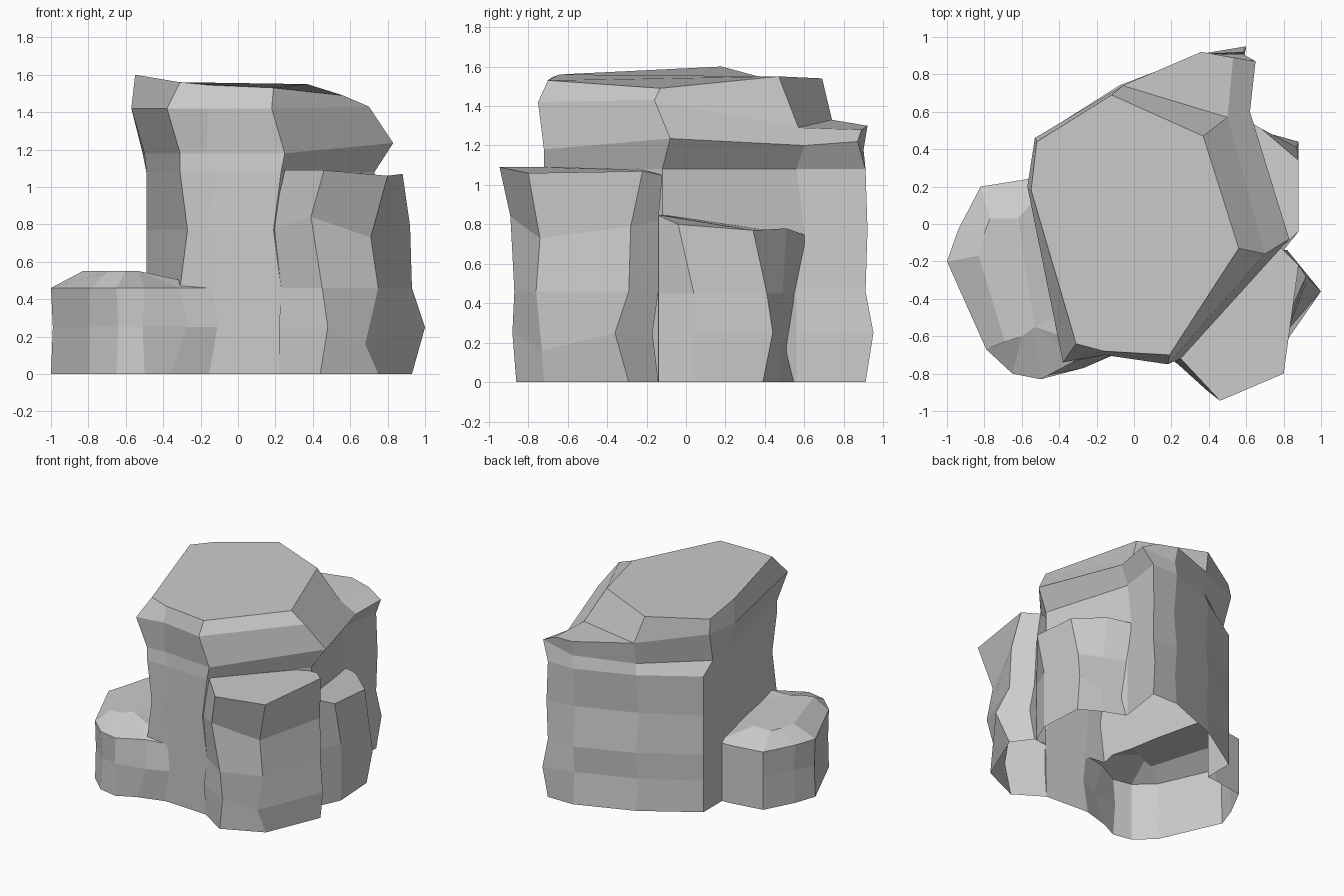
import bpy, bmesh

if "Cube" in bpy.data.objects:
    bpy.data.objects.remove(bpy.data.objects["Cube"])

def loft(name, rings):
    """Closed faceted solid through rings of (x, y, z); repeated points collapse."""
    bm = bmesh.new()
    vs = [[bm.verts.new(p) for p in r] for r in rings]
    n = len(rings[0])
    for lo, hi in zip(vs, vs[1:]):
        for i in range(n):
            j = (i + 1) % n
            bm.faces.new((lo[i], lo[j], hi[j], hi[i]))
    bm.faces.new(vs[0][::-1])
    # the top may hold repeated points, so keep only the distinct ones
    seen, top = set(), []
    for v in vs[-1]:
        key = tuple(v.co)
        if key not in seen:
            seen.add(key)
            top.append(v)
    bm.faces.new(top)
    bmesh.ops.remove_doubles(bm, verts=bm.verts, dist=1e-5)
    bmesh.ops.recalc_face_normals(bm, faces=bm.faces)
    me = bpy.data.meshes.new(name)
    bm.to_mesh(me)
    bm.free()
    ob = bpy.data.objects.new(name, me)
    bpy.context.collection.objects.link(ob)
    return ob

def level(z, pts):
    return [(x, y, z) for x, y in pts]

# Tall main rock: layered body, counter-clockwise from the back left corner
body = [(-.49, .48), (-.49, .25), (-.31, -.70), (-.12, -.70), (.23, -.72),
        (.73, -.12), (.53, .56), (.58, .91), (.36, .91), (-.08, .74)]
rings = []
# per level: sideways wobble of the front corners, y wobble of the back right corner and back wall
for z, wob, back, wall in [(0, 0, 0, 0), (.25, 0, .04, -.02), (.46, 0, 0, 0),
                           (.77, .04, .01, -.03), (1.08, 0, 0, 0)]:
    ring = level(z, body)
    for i, dx, dy in [(2, wob, 0), (3, -wob, 0), (4, -wob, 0), (6, 0, wob),
                      (7, back * .5, back), (8, 0, wall), (9, 0, wall)]:
        x, y, _ = ring[i]
        ring[i] = (x + dx, y + dy, z)
    rings.append(ring)
# Overhanging cap with a low shelf at the back
rings.append([(-.51, .39, 1.18), (-.50, .2, 1.18), (-.31, -.70, 1.18), (-.17, -.68, 1.18),
              (.25, -.72, 1.18), (.83, -.08, 1.235), (.62, .60, 1.20), (.65, .87, 1.22),
              (.37, .90, 1.18), (-.06, .72, 1.16)])
brim = [(-.53, .46, 1.42), (-.57, .2, 1.42), (-.38, -.74, 1.42), (-.16, -.70, 1.42),
        (.18, -.75, 1.42), (.70, -.16, 1.43), (.50, .57, 1.29), (.53, .89, 1.28),
        (.36, .92, 1.30), (-.06, .74, 1.33)]
rings.append(brim)
rings.append(brim[:7] + [brim[6], brim[9], brim[9]])
crown = [(-.52, .44, 1.53), (-.55, .18, 1.60), (-.31, -.64, 1.56), (-.16, -.68, 1.545),
         (.19, -.70, 1.53), (.56, -.13, 1.49), (.37, .47, 1.55), (-.12, .69, 1.54)]
rings.append(crown[:7] + [crown[6], crown[7], crown[7]])
main = loft("rock_formation", rings)

# Front right pillar
front_pillar = loft("front_pillar", [
    level(0, [(.22, -.72), (.44, -.86), (.75, -.72), (.93, -.29), (.82, -.14), (.35, -.2)]),
    [(.22, -.74, .25), (.48, -.88, .25), (.68, -.73, .16), (1.0, -.36, .25),
     (.84, -.17, .25), (.35, -.2, .25)],
    level(.46, [(.23, -.72), (.45, -.87), (.75, -.76), (.93, -.29), (.82, -.14), (.35, -.2)]),
    [(.18, -.70, .77), (.39, -.89, .84), (.71, -.74, .73), (.92, -.28, .79),
     (.80, -.14, .82), (.35, -.2, .8)],
    [(.25, -.72, 1.09), (.46, -.945, 1.09), (.80, -.80, 1.06), (.88, -.22, 1.07),
     (.78, -.12, 1.05), (.35, -.2, 1.08)]])

# Shorter pillar on the right, towards the back
side_pillar = loft("side_pillar", [
    level(0, [(.4, -.15), (.80, -.14), (.88, .04), (.86, .39), (.70, .48), (.50, .56), (.4, .4)]),
    [(.4, -.15, .25), (.80, -.14, .25), (.88, .04, .25), (.88, .44, .25), (.70, .47, .20),
     (.50, .52, .18), (.4, .4, .25)],
    level(.45, [(.4, -.15), (.80, -.14), (.88, .04), (.87, .41), (.70, .49), (.50, .56),
                (.4, .4)]),
    [(.4, -.15, .85), (.76, -.15, .85), (.88, -.04, .80), (.88, .34, .77), (.68, .51, .78),
     (.50, .62, .74), (.4, .4, .80)]])

# Low rock on the left: bevelled top that also slopes down to the main rock
rim = [(-.43, .25), (-.57, .24), (-.82, .20), (-.94, -.03), (-1.0, -.20), (-.79, -.67),
       (-.65, -.80), (-.50, -.83), (-.31, -.73), (-.11, -.69), (-.25, -.4)]
foot = rim[:8] + [(-.36, -.76), (-.12, -.69), (-.25, -.4)]
waist = rim[:3] + [(-.93, -.03), (-.99, -.20), (-.79, -.66), (-.64, -.79), (-.51, -.82),
                   (-.27, -.77), (-.11, -.70), (-.25, -.4)]
ridge_back, ridge_front = (-.62, .03), (-.53, -.55)
plateau = [ridge_back, ridge_back, (-.77, .03), (-.80, -.05), (-.83, -.17), (-.69, -.63),
           (-.60, -.60), ridge_front, ridge_front, ridge_front, ridge_front]
low_rock = loft("low_rock", [level(0, foot), level(.25, waist), level(.46, rim),
                             level(.55, plateau)])

# Fuse all the rocks into one surface
parts = [front_pillar, side_pillar, low_rock]
for p in parts:
    m = main.modifiers.new("fuse_" + p.name, 'BOOLEAN')
    m.operation, m.solver, m.object = 'UNION', 'EXACT', p
deps = bpy.context.evaluated_depsgraph_get()
fused = bpy.data.meshes.new_from_object(main.evaluated_get(deps))
main.modifiers.clear()
main.data = fused
for p in parts:
    bpy.data.objects.remove(p)

# Leave the underside open
bm = bmesh.new()
bm.from_mesh(fused)
under = [f for f in bm.faces if all(v.co.z < .001 for v in f.verts)]
bmesh.ops.delete(bm, geom=under, context='FACES')
bm.to_mesh(fused)
bm.free()
